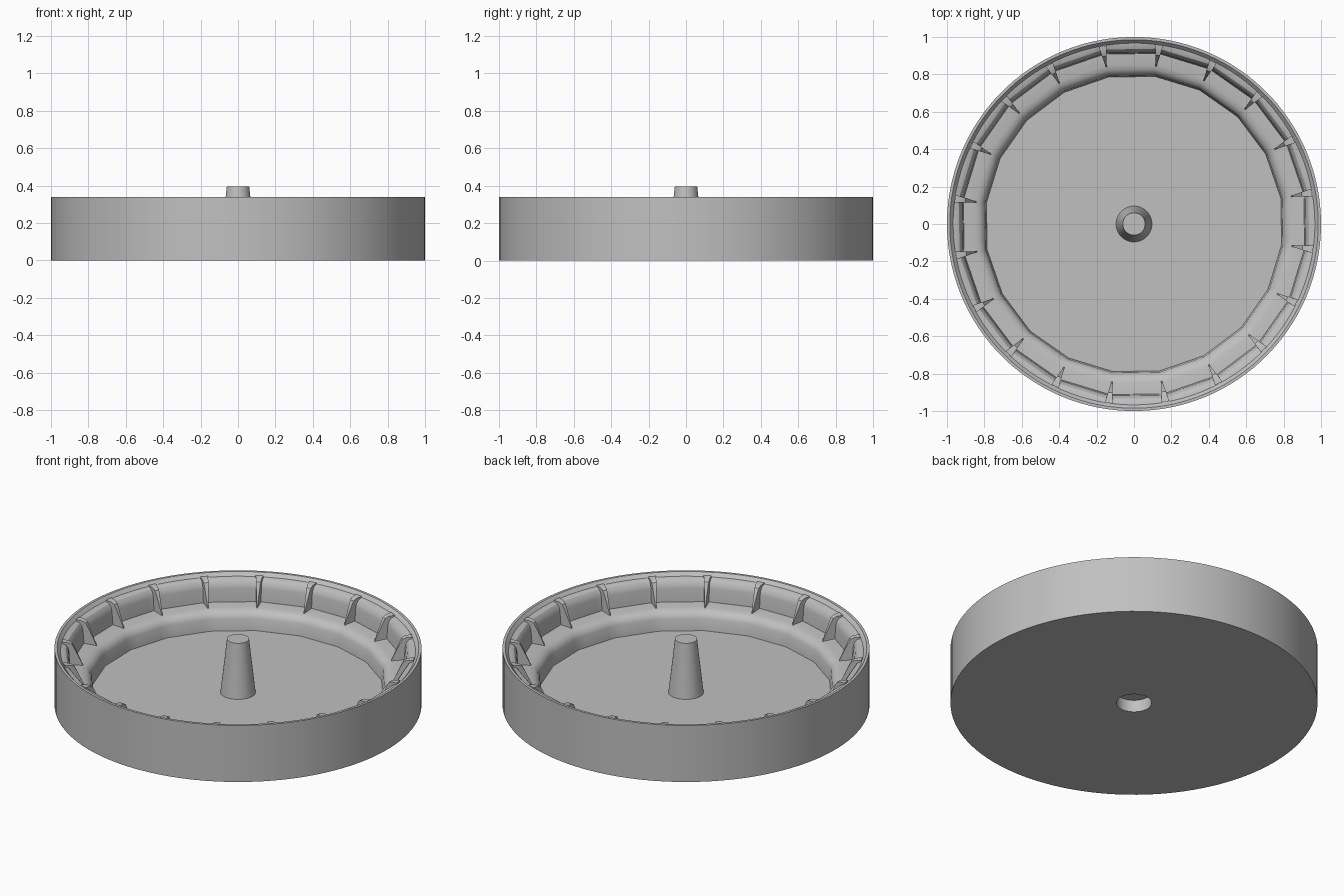
import bpy
import bmesh
from math import sin, cos, pi, radians

SIDES = 20                 # inner facets and ribs
SEGMENTS = SIDES * 6       # round outer wall
START = radians(10)        # angle of the first rib
STEP = 2 * pi / SIDES

if "Cube" in bpy.data.objects:
    bpy.data.objects.remove(bpy.data.objects["Cube"])

grey = bpy.data.materials.new("plain grey")
grey.use_nodes = True
colour = (0.53, 0.53, 0.53, 1)
grey.diffuse_color = colour
grey.node_tree.nodes["Principled BSDF"].inputs["Base Color"].default_value = colour


def finish(bm, name):
    bmesh.ops.recalc_face_normals(bm, faces=bm.faces)
    mesh = bpy.data.meshes.new(name)
    bm.to_mesh(mesh)
    bm.free()
    mesh.materials.append(grey)
    obj = bpy.data.objects.new(name, mesh)
    bpy.context.collection.objects.link(obj)
    bpy.ops.object.select_all(action="DESELECT")
    obj.select_set(True)
    bpy.context.view_layer.objects.active = obj
    bpy.ops.object.shade_smooth_by_angle(angle=radians(30))
    return obj


def lathe(name, profile, segments, closed=False):
    """Spin (radius, height, faceted) points; faceted rings become polygons."""
    bm = bmesh.new()
    rings = []
    for radius, z, faceted in profile:
        ring = []
        for i in range(segments):
            a = 2 * pi * i / segments
            # faceted radii are measured to the middle of each flat side
            r = radius / cos(a % STEP - STEP / 2) if faceted else radius
            ring.append(bm.verts.new((r * cos(a + START), r * sin(a + START), z)))
        rings.append(ring)
    pairs = list(zip(rings, rings[1:]))
    if closed:
        pairs.append((rings[-1], rings[0]))
    else:
        bm.faces.new(rings[0])
        bm.faces.new(rings[-1])
    for low, high in pairs:
        for i in range(segments):
            j = (i + 1) % segments
            bm.faces.new((low[i], low[j], high[j], high[i]))
    return finish(bm, name)


# Dish: outer wall, rim, faceted ledge, shelf, rounded lip, floor, centre hole
lathe("dish", [
    (0.096, 0, False), (1, 0, False), (1, 0.34, False), (0.985, 0.34, False),
    (0.967, 0.32, False), (0.95, 0.318, True), (0.935, 0.312, True),
    (0.922, 0.295, True), (0.916, 0.27, True), (0.91, 0.192, True),
    (0.85, 0.188, True), (0.825, 0.182, True), (0.805, 0.168, True),
    (0.794, 0.145, True), (0.787, 0.075, True), (0.096, 0.075, False),
], SEGMENTS, closed=True)

# Tapered pin standing over the hole
lathe("centre_pin", [(0.096, 0.072, False), (0.06, 0.395, False)], 48)

# Ribs: wedges, wide at the wall and thin at the inner edge
rib_outline = [(0.965, 0.18), (0.85, 0.18), (0.853, 0.195), (0.897, 0.29),
               (0.91, 0.315), (0.93, 0.325), (0.965, 0.328)]
bm = bmesh.new()
for k in range(SIDES):
    a = START + k * STEP
    sheets = []
    for side in (-1, 1):
        sheet = []
        for r, z in rib_outline:
            w = side * (0.002 + (r - 0.85) * 0.17)
            sheet.append(bm.verts.new((r * cos(a) - w * sin(a),
                                       r * sin(a) + w * cos(a), z)))
        bm.faces.new(sheet)
        sheets.append(sheet)
    n = len(rib_outline)
    for i in range(n):
        j = (i + 1) % n
        bm.faces.new((sheets[0][i], sheets[0][j], sheets[1][j], sheets[1][i]))
finish(bm, "ribs")
